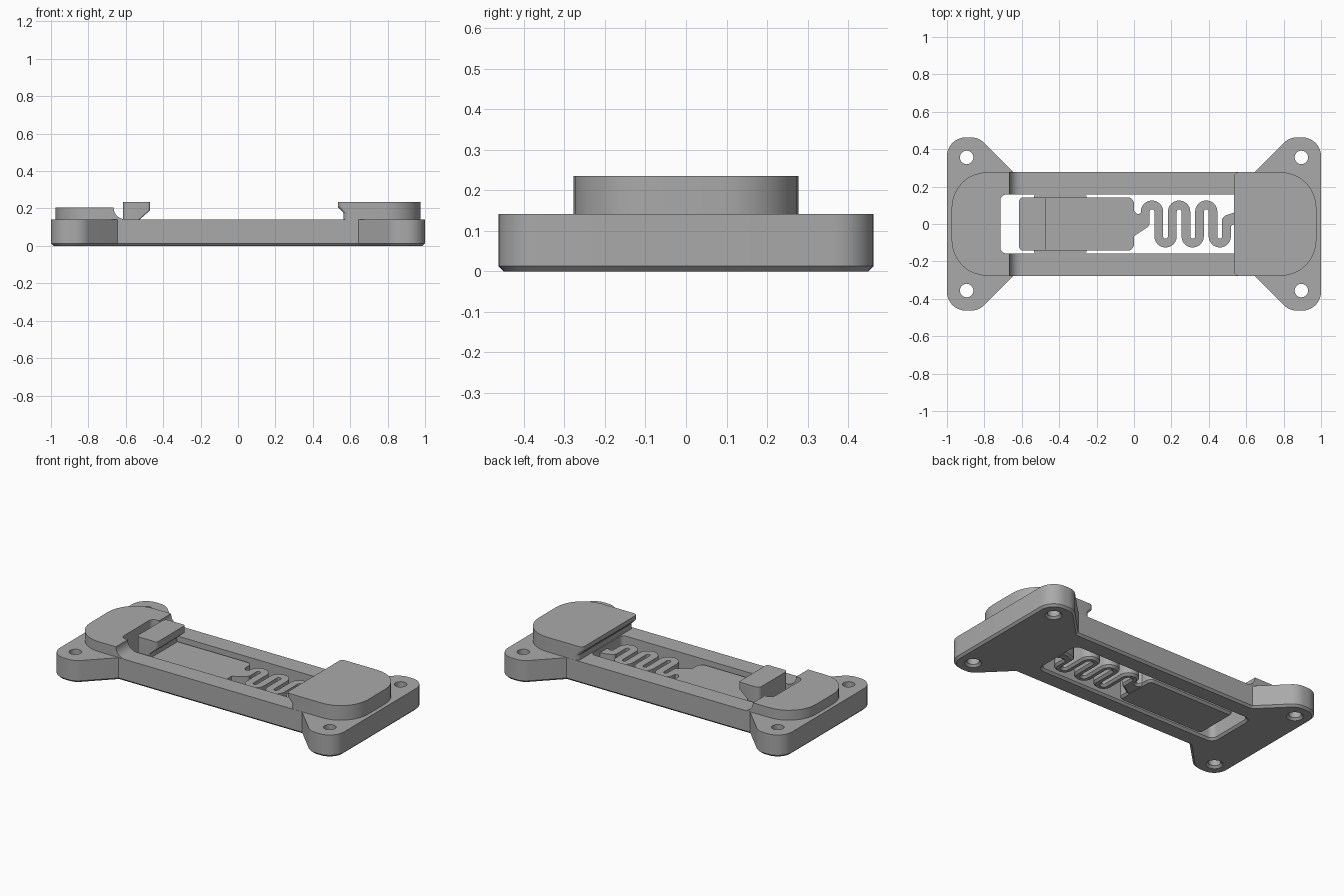
import bpy, bmesh, math
from mathutils import Vector

if "Cube" in bpy.data.objects:
    bpy.data.objects.remove(bpy.data.objects["Cube"])

grey = bpy.data.materials.new("plain grey")
colour = (0.4, 0.4, 0.4, 1)
grey.diffuse_color = colour
grey.use_nodes = True
grey.node_tree.nodes["Principled BSDF"].inputs["Base Color"].default_value = colour

CHAMFER = 0.013
DECK = 0.142       # top of the frame
INNER = 0.115      # top of the sliding tongue and spring


def rounded(points, steps=8):
    """Closed outline from (x, y, radius) corners."""
    out = []
    n = len(points)
    for i, (x, y, r) in enumerate(points):
        p = Vector((x, y))
        if r == 0:
            out.append(p)
            continue
        a = (Vector(points[i - 1][:2]) - p).normalized()
        b = (Vector(points[(i + 1) % n][:2]) - p).normalized()
        half = a.angle(b) / 2
        centre = p + (a + b).normalized() * (r / math.sin(half))
        start = p + a * (r / math.tan(half)) - centre
        end = p + b * (r / math.tan(half)) - centre
        sweep = start.angle_signed(end)
        for k in range(steps + 1):
            t = -sweep * k / steps
            c, s = math.cos(t), math.sin(t)
            out.append(centre + Vector((start.x * c - start.y * s, start.x * s + start.y * c)))
    return out


def inset(loop, d):
    """Move a loop towards the solid, which lies on its left."""
    out = []
    for i, p in enumerate(loop):
        a = (p - loop[i - 1]).normalized()
        b = (loop[(i + 1) % len(loop)] - p).normalized()
        na, nb = Vector((-a.y, a.x)), Vector((-b.y, b.x))
        out.append(p + (na + nb) * (d / max(0.3, 1 + na.dot(nb))))
    return out


def loft(name, layers):
    """Solid from (height, loops) layers; extra loops are holes."""
    bm = bmesh.new()
    rings = [[[bm.verts.new((p.x, p.y, z)) for p in loop] for loop in loops] for z, loops in layers]
    for low, high in zip(rings, rings[1:]):
        for a, b in zip(low, high):
            for i in range(len(a)):
                bm.faces.new((a[i - 1], a[i], b[i], b[i - 1]))
    for cap in (rings[0], rings[-1]):
        edges = [bm.edges.get((r[i - 1], r[i])) for r in cap for i in range(len(r))]
        bmesh.ops.triangle_fill(bm, edges=edges, use_beauty=True)
    bmesh.ops.recalc_face_normals(bm, faces=bm.faces)
    mesh = bpy.data.meshes.new(name)
    bm.to_mesh(mesh)
    bm.free()
    mesh.materials.append(grey)
    mesh.shade_smooth()
    mesh.set_sharp_from_angle(angle=math.radians(30))
    obj = bpy.data.objects.new(name, mesh)
    bpy.context.collection.objects.link(obj)
    return obj


def slab(name, loops, top):
    """Upright slab with a chamfered underside."""
    small = [inset(l, CHAMFER) for l in loops]
    return loft(name, [(0, small), (CHAMFER, loops), (top, loops)])


def box_loop(x0, x1, y, left_r=0, right_r=0):
    return rounded([(x0, -y, left_r), (x1, -y, right_r), (x1, y, right_r), (x0, y, left_r)])


# Frame with flared feet, long window and four screw holes
foot = [(0.645, -0.278, 0), (0.83, -0.463, 0.1), (1, -0.463, 0.1)]
right = foot + [(x, -y, r) for x, y, r in reversed(foot)]
outline = rounded(right + [(-x, -y, r) for x, y, r in right])
window = box_loop(-0.715, 0.56, 0.158, 0.035, 0.03)[::-1]
holes = [[Vector((sx * 0.895 + 0.036 * math.cos(t), sy * 0.356 - 0.036 * math.sin(t)))
          for t in (math.tau * k / 32 for k in range(32))]
         for sx in (-1, 1) for sy in (-1, 1)]
slab("frame", [outline, window] + holes, DECK)

# Low end block, wrapped round the window end
low_block = rounded([(-0.975, 0.277, 0.19), (-0.975, -0.277, 0.19), (-0.665, -0.277, 0),
                     (-0.665, -0.158, 0), (-0.715, -0.158, 0.035),
                     (-0.715, 0.158, 0.035), (-0.665, 0.158, 0), (-0.665, 0.277, 0)])
loft("low_end_block", [(DECK, [low_block]), (0.205, [low_block])])

# Concave ramps from the low block down to the rails
ramp = [Vector((-0.665, DECK))]
for k in range(11):
    t = math.pi / 2 * k / 10
    ramp.append(Vector((-0.602 - 0.063 * math.sin(t), 0.205 - 0.063 * math.cos(t))))
ramp.pop()
ramp.append(Vector((-0.665, 0.205)))
for side, y in (("front", -0.158), ("back", 0.277)):
    obj = loft(side + "_rail_ramp", [(0, [ramp]), (0.119, [ramp])])
    obj.rotation_euler.x = math.pi / 2
    obj.location.y = y

# Tall end block with an undercut lip
loft("tall_end_block", [(z, [box_loop(x, 0.975, 0.277, 0.025, 0.19)]) for z, x in
                        ((DECK, 0.565), (0.175, 0.565), (0.207, 0.535), (0.235, 0.535))])

# Sliding tongue, its latch and its side ribs
slab("tongue", [box_loop(-0.615, 0, 0.143, 0.025, 0.035)], INNER)
loft("latch", [(z, [box_loop(-0.615, x, 0.143, 0.025, 0.012)]) for z, x in
               ((INNER - 0.01, -0.525), (DECK, -0.525), (0.19, -0.47), (0.235, -0.47))])
for side, s in (("front", -1), ("back", 1)):
    rib = [Vector((x, s * 0.143 + y)) for x, y in
           ((-0.535, -0.01), (-0.255, -0.01), (-0.255, 0.01), (-0.535, 0.01))]
    loft(side + "_tongue_rib", [(0.04, [rib]), (0.09, [rib])])

# Meandering spring: arms joined by alternating half turns
PITCH, HALF, REACH = 0.0725, 0.0235, 0.066
path = [Vector((0.06, 0))]
for i in range(6):
    s = 1 if i % 2 == 0 else -1
    cx = 0.06 + PITCH * (i + 0.5)
    for k in range(13):
        t = math.pi * k / 12
        path.append(Vector((cx - PITCH / 2 * math.cos(t), s * (REACH + PITCH / 2 * math.sin(t)))))
path.append(Vector((0.06 + PITCH * 6, 0.03)))
left, right_side = [], []
for i, p in enumerate(path):
    d = (path[min(i + 1, len(path) - 1)] - path[max(i - 1, 0)]).normalized()
    n = Vector((-d.y, d.x)) * HALF
    left.append(p + n)
    right_side.append(p - n)
slab("spring", [right_side + left[::-1]], INNER)

# Flared roots at both ends of the spring
neck = rounded([(-0.02, -0.065, 0), (0, -0.065, 0), (0.03, -0.045, 0.02), (0.083, -0.01, 0.03),
                (0.083, 0.06, 0), (0.037, 0.06, 0), (0.02, 0.05, 0.01), (0, 0.07, 0), (-0.02, 0.07, 0)], 4)
slab("spring_neck", [neck], INNER)
anchor = rounded([(0.472, -0.01, 0), (0.519, -0.01, 0), (0.535, 0, 0.01), (0.58, -0.02, 0),
                  (0.58, 0.07, 0), (0.53, 0.06, 0), (0.472, 0.04, 0.03)], 4)
slab("spring_anchor", [anchor], INNER)
